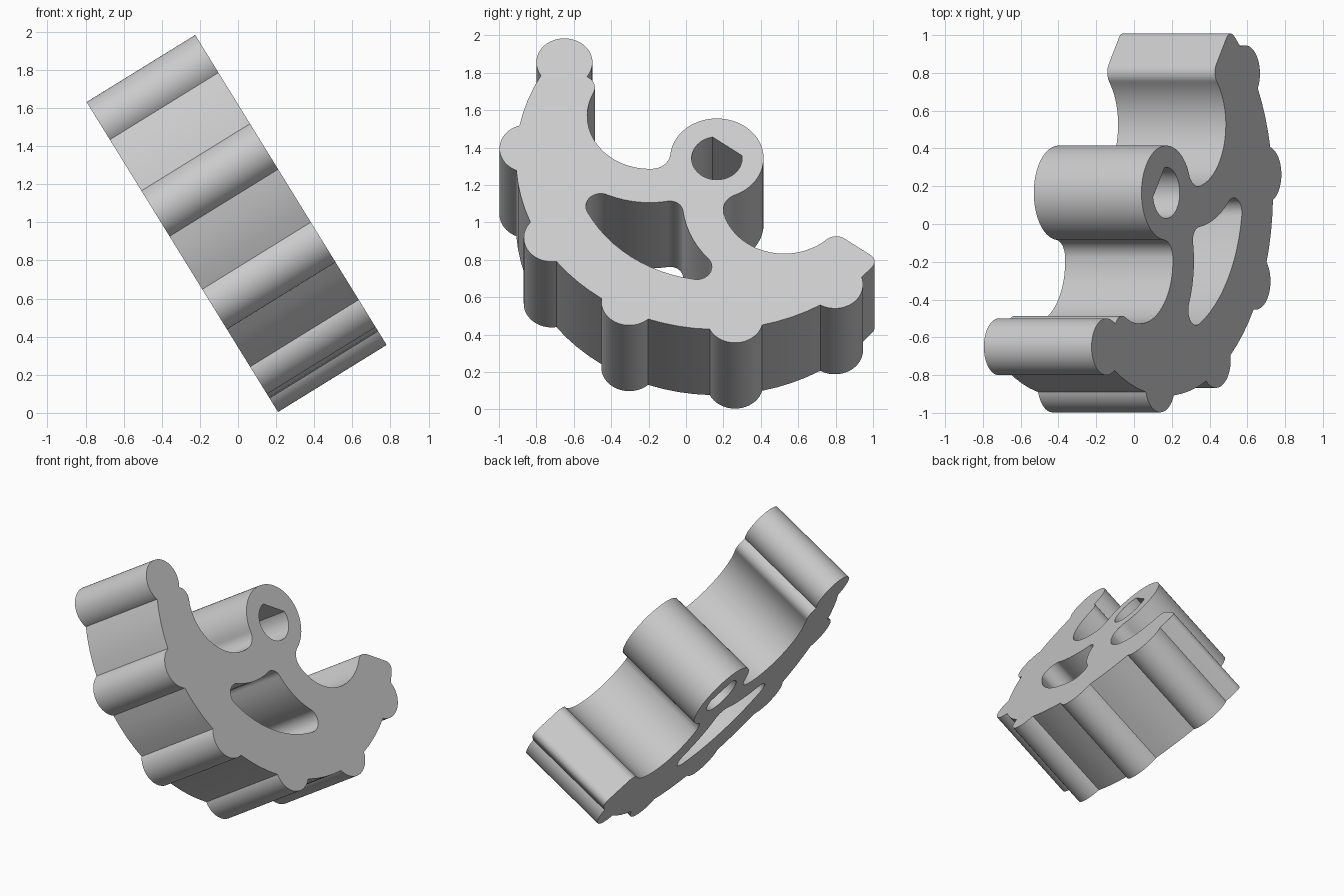
import bpy
import bmesh
from math import sin, cos, atan2, radians, degrees, sqrt
from mathutils import Matrix, Vector

cube = bpy.data.objects.get("Cube")
if cube:
    bpy.data.objects.remove(cube)

# Main dimensions, measured around the pivot at the origin
THICKNESS = 0.67
RIM, BOSS, BORE = 1.075, 0.25, 0.135
LOBE, LOBE_DIST, LOBE_STEP = 0.15, 1.014, 33
BAY, BAY_X = 0.333, 0.448
FILLET, TIP, CORNER = 0.1, 0.075, 0.05
SLOT_OUTER, SLOT_INNER, SLOT_APEX, SLOT_END = 0.77, 0.545, 0.07, 0.08


def arc(center, radius, start, end):
    """Points on an arc, angles in degrees; end below start runs clockwise."""
    count = max(3, int(abs(end - start) / 5) + 1)
    angles = [radians(start + (end - start) * i / count) for i in range(count + 1)]
    return [Vector((center.x + radius * cos(a), center.y + radius * sin(a))) for a in angles]


def heading(start, end):
    """Direction in degrees from one point to another."""
    return degrees(atan2(end.y - start.y, end.x - start.x))


def lower_meet(r1, r2):
    """Lower meeting point of a circle on the pivot and one on the bay centre."""
    x = (r1 * r1 - r2 * r2 + BAY_X * BAY_X) / (2 * BAY_X)
    return Vector((x, -sqrt(r1 * r1 - x * x)))


def mirrored(points):
    return [Vector((-p.x, p.y)) for p in reversed(points)]


def cleaned(points):
    kept = []
    for p in points:
        if not kept or (p - kept[-1]).length > 0.001:
            kept.append(p)
    if (kept[0] - kept[-1]).length < 0.001:
        kept.pop()
    return kept


pivot = Vector((0, 0))
bay = Vector((BAY_X, 0))

# Inner edge: tip, bay, fillet and half of the boss, then its mirror
tip = Vector((BAY_X + sqrt((BAY + TIP) ** 2 - TIP ** 2), -TIP))
fillet = lower_meet(BOSS + FILLET, BAY - FILLET)
half = arc(tip, TIP, 90, heading(tip, bay))
half += arc(bay, BAY, heading(bay, tip), heading(bay, fillet))
half += arc(fillet, FILLET, heading(bay, fillet) + 360, heading(fillet, pivot))
half += arc(pivot, BOSS, heading(pivot, fillet), 90)
outline = half + mirrored(half)

# Outer edge: round lobes along the rim
cos_gap = (RIM ** 2 + LOBE_DIST ** 2 - LOBE ** 2) / (2 * RIM * LOBE_DIST)
rise = RIM * cos_gap - LOBE_DIST
side = RIM * sqrt(1 - cos_gap ** 2)
gap, spread = degrees(atan2(side, RIM * cos_gap)), degrees(atan2(side, rise))
corner = Vector((sqrt((RIM - CORNER) ** 2 - CORNER ** 2), -CORNER))
for i in range(6):
    angle = 180 + LOBE_STEP * i
    center = LOBE_DIST * Vector((cos(radians(angle)), sin(radians(angle))))
    outline += arc(center, LOBE, angle - (180 if i == 0 else spread), angle + spread)
    last = heading(pivot, corner) + 360
    outline += arc(pivot, RIM, angle + gap, last if i == 5 else angle + LOBE_STEP - gap)
outline += arc(corner, CORNER, heading(pivot, corner), 90)

# Curved three-cornered slot
apex = Vector((0, -sqrt((SLOT_INNER + SLOT_APEX) ** 2 - BAY_X ** 2)))
end = lower_meet(SLOT_OUTER - SLOT_END, SLOT_INNER + SLOT_END)
half = arc(end, SLOT_END, heading(pivot, end), heading(end, bay))
half += arc(bay, SLOT_INNER, heading(bay, end), heading(bay, apex))
half += arc(apex, SLOT_APEX, heading(apex, bay), 90)
slot = half + mirrored(half)
slot += arc(pivot, SLOT_OUTER, -180 - heading(pivot, end), heading(pivot, end))

# Bore with one flat side
bore = arc(pivot, BORE, 136, 404)

# Extruded body from the three loops
curve = bpy.data.curves.new("lobed_sector", "CURVE")
curve.dimensions = "2D"
curve.fill_mode = "BOTH"
curve.extrude = THICKNESS / 2
for loop in (outline, slot, bore):
    loop = cleaned(loop)
    spline = curve.splines.new("POLY")
    spline.points.add(len(loop) - 1)
    for point, p in zip(spline.points, loop):
        point.co = (p.x, p.y, 0, 1)
    spline.use_cyclic_u = True
body = bpy.data.objects.new("lobed_sector", curve)
bpy.context.collection.objects.link(body)
bpy.ops.object.select_all(action="DESELECT")
body.select_set(True)
bpy.context.view_layer.objects.active = body
bpy.ops.object.convert(target="MESH")
body = bpy.context.object

bm = bmesh.new()
bm.from_mesh(body.data)
bmesh.ops.remove_doubles(bm, verts=bm.verts, dist=0.0001)
bmesh.ops.recalc_face_normals(bm, faces=bm.faces)
bm.to_mesh(body.data)
bm.free()
bpy.ops.object.shade_smooth_by_angle(angle=radians(30))

# Leaning pose
lean = Matrix.Rotation(radians(58.3), 4, "Y")
upright = Matrix(((0, 0, 1, 0), (1, 0, 0, 0), (0, 1, 0, 0), (0, 0, 0, 1)))
lean = Matrix.Rotation(radians(-31.7), 4, "Y")
spin = Matrix.Rotation(radians(-36.5), 4, "Z")
body.matrix_world = Matrix.Translation((-0.114, 0.165, 1.167)) @ lean @ upright @ spin

# Plain grey
grey = bpy.data.materials.new("light_grey")
grey.use_nodes = True
colour = (0.6, 0.6, 0.6, 1)
grey.diffuse_color = colour
grey.node_tree.nodes["Principled BSDF"].inputs["Base Color"].default_value = colour
body.data.materials.clear()
body.data.materials.append(grey)
